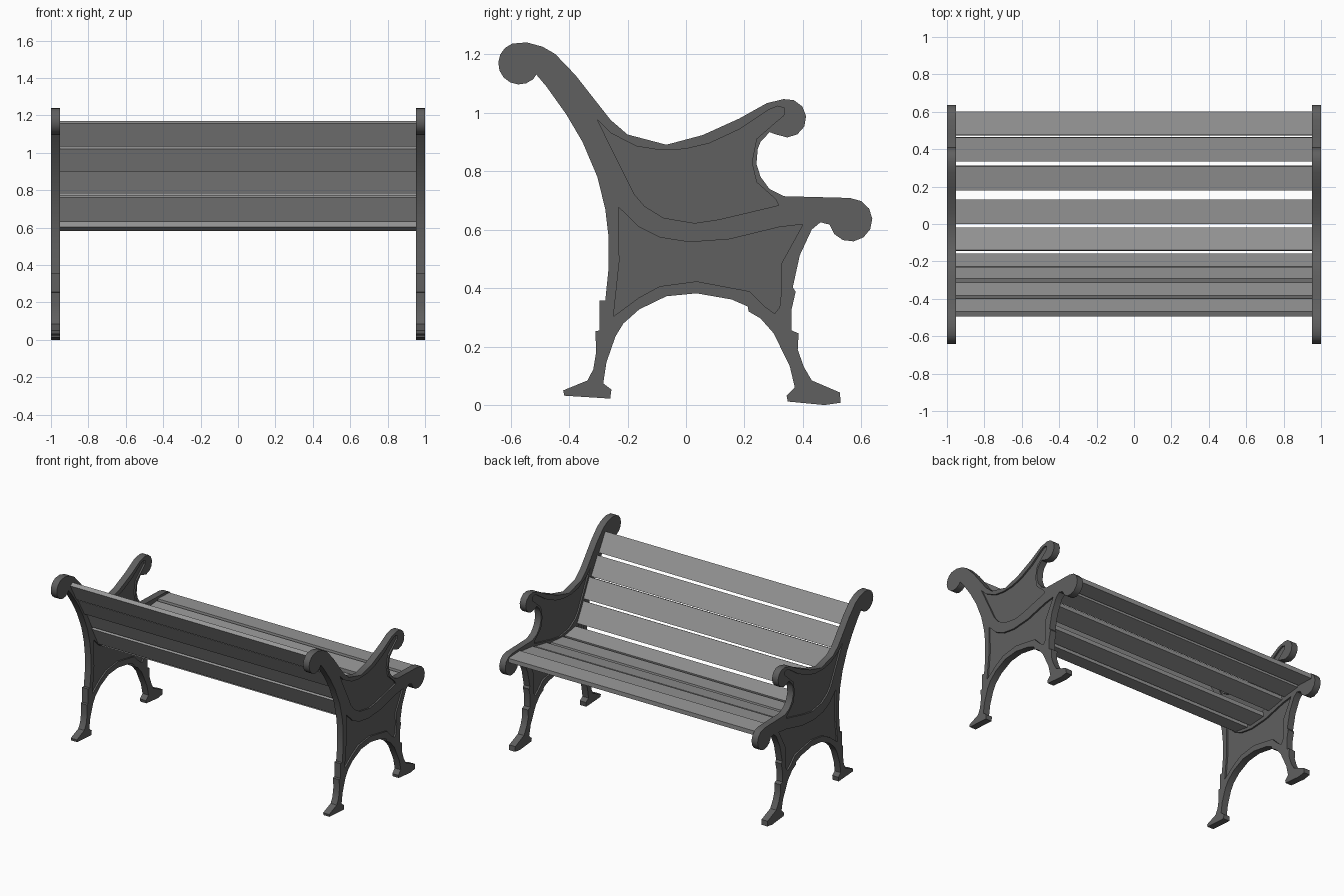
import bpy, math
from mathutils import Matrix


def material(name, rgb):
    m = bpy.data.materials.new(name)
    m.diffuse_color = (*rgb, 1)
    return m


iron = material("dark_iron", (0.115, 0.115, 0.115))
wood = material("grey_wood", (0.31, 0.31, 0.31))


def arc(cy, cz, r, a0, a1, n):
    """Points on a scroll, angles in degrees."""
    pts = []
    for i in range(n + 1):
        a = math.radians(a0 + (a1 - a0) * i / n)
        pts.append((cy + r * math.cos(a), cz + r * math.sin(a)))
    return pts


def side_plate(name, loops, x, thickness):
    """Extrude closed (y, z) outlines along x; inner loops become holes."""
    cu = bpy.data.curves.new(name, 'CURVE')
    cu.dimensions = '2D'
    cu.fill_mode = 'BOTH'
    cu.extrude = thickness / 2
    for pts in loops:
        sp = cu.splines.new('POLY')
        sp.points.add(len(pts) - 1)
        for p, (y, z) in zip(sp.points, pts):
            p.co = (y, z, 0, 1)
        sp.use_cyclic_u = True
    ob = bpy.data.objects.new(name, cu)
    bpy.context.collection.objects.link(ob)
    bpy.ops.object.select_all(action='DESELECT')
    ob.select_set(True)
    bpy.context.view_layer.objects.active = ob
    bpy.ops.object.convert(target='MESH')
    ob = bpy.context.object
    ob.name = name
    # local (x, y, z) -> world (y, z, x)
    ob.data.transform(Matrix(((0, 0, 1, x), (1, 0, 0, 0), (0, 1, 0, 0), (0, 0, 0, 1))))
    ob.data.materials.clear()
    ob.data.materials.append(iron)
    bpy.ops.object.shade_smooth_by_angle(angle=math.radians(35))


# Cast end frame outline: back scroll, arm, seat nose, front leg, arch, rear leg
back_top = arc(-0.57, 1.168, 0.072, 312, 110, 9) + [
    (-.545, 1.24), (-.49, 1.225), (-.447, 1.2), (-.378, 1.128), (-.313, 1.045),
    (-.258, .975), (-.2, .925), (-.067, .89), (.057, .923), (.183, .98), (.276, 1.032)]
arm_curl = arc(.345, .981, .066, 100, -120, 7) + [
    (.286, .933), (.255, .9), (.245, .875), (.241, .824), (.255, .78),
    (.286, .738), (.334, .714), (.485, .71)]
seat_nose = [(.56, .708)] + arc(.563, .633, .074, 60, -168, 8) + [
    (.478, .62), (.46, .625), (.43, .6), (.389, .512), (.365, .402)]
front_leg = [
    (.375, .388), (.361, .327), (.361, .255), (.385, .245), (.382, .19), (.402, .132),
    (.43, .084), (.526, .043), (.529, .008), (.474, 0), (.348, .012), (.344, .032),
    (.372, .06), (.355, .132), (.3, .245), (.255, .296), (.214, .32), (.211, .337)]
rear_leg = [
    (.156, .361), (.036, .382), (-.067, .372), (-.16, .327), (-.214, .279), (-.241, .235),
    (-.272, .146), (-.283, .074), (-.255, .053), (-.259, .022), (-.416, .032), (-.42, .05),
    (-.337, .084), (-.317, .122), (-.307, .183), (-.31, .252), (-.296, .255), (-.296, .358),
    (-.276, .358), (-.265, .464), (-.265, .577), (-.276, .67), (-.303, .78), (-.354, .9),
    (-.41, .995), (-.478, 1.09), (-.512, 1.13)]
outline = back_top + arm_curl + seat_nose + front_leg + rear_leg

# Recessed panel outlines above and below the seat rail
upper = [
    (-.303, .975), (-.258, .93), (-.17, .885), (-.09, .872), (-.005, .875), (.08, .895),
    (.183, .943), (.28, 1.008), (.313, 1.022), (.337, 1.015), (.334, .99), (.303, .964),
    (.241, .91), (.225, .83), (.241, .762), (.306, .704), (.317, .683), (.115, .635),
    (.03, .622), (-.077, .64), (-.142, .68), (-.176, .72), (-.245, .858)]
lower = [
    (-.23, .676), (-.16, .608), (-.09, .573), (.012, .557), (.149, .567), (.317, .608),
    (.4, .618), (.324, .48), (.327, .396), (.32, .334), (.303, .313), (.269, .337),
    (.217, .389), (.036, .423), (-.09, .406), (-.16, .368), (-.248, .303), (-.228, .49)]

for side, label in ((1, "right"), (-1, "left")):
    x = side * 0.9765
    side_plate(label + "_end_frame", [outline, upper, lower], x, 0.047)
    side_plate(label + "_upper_panel", [upper], x, 0.025)
    side_plate(label + "_lower_panel", [lower], x, 0.025)


def slat(name, a, b, t=0.03):
    """Plank whose sitting face runs from a to b in (y, z)."""
    dy, dz = b[0] - a[0], b[1] - a[1]
    length = math.hypot(dy, dz)
    ny, nz = dz / length * t, -dy / length * t
    section = [a, b, (b[0] + ny, b[1] + nz), (a[0] + ny, a[1] + nz)]
    verts = [(x, y, z) for x in (-0.953, 0.953) for y, z in section]
    faces = [(3, 2, 1, 0), (4, 5, 6, 7)] + [
        (i, (i + 1) % 4, (i + 1) % 4 + 4, i + 4) for i in range(4)]
    me = bpy.data.meshes.new(name)
    me.from_pydata(verts, [], faces)
    me.materials.append(wood)
    bpy.context.collection.objects.link(bpy.data.objects.new(name, me))


# Back slats, top to bottom
for i, (a, b) in enumerate([((-.468, 1.17), (-.398, 1.047)), ((-.382, 1.036), (-.312, .914)),
                            ((-.292, .918), (-.229, .79)), ((-.227, .775), (-.157, .645))]):
    slat(f"back_slat_{i + 1}", a, b)

# Seat slats, rear to front
for i, (a, b) in enumerate([((-.14, .632), (-.02, .611)), ((0, .612), (.13, .622)),
                            ((.178, .638), (.308, .662)), ((.333, .672), (.462, .686)),
                            ((.475, .695), (.602, .69))]):
    slat(f"seat_slat_{i + 1}", a, b)
